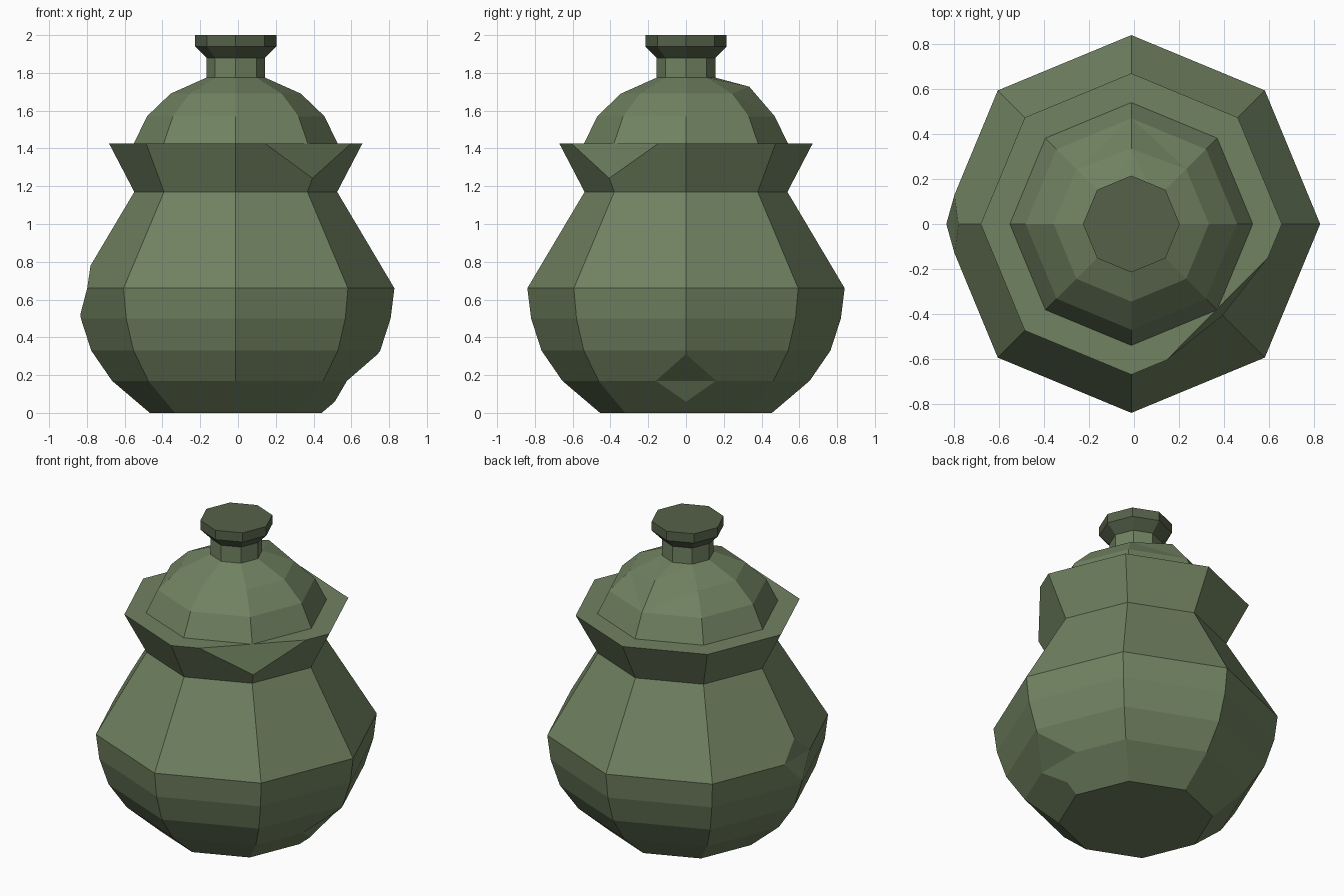
import bpy, bmesh, math
from mathutils import Vector

if "Cube" in bpy.data.objects:
    bpy.data.objects.remove(bpy.data.objects["Cube"])

CX = -0.012   # axis of the jar
SIDES = 8


def material(name, rgb):
    m = bpy.data.materials.new(name)
    m.diffuse_color = (*rgb, 1)
    m.use_nodes = True
    m.node_tree.nodes["Principled BSDF"].inputs["Base Color"].default_value = m.diffuse_color
    return m


green = material("moss green", (0.165, 0.225, 0.12))
dark = material("dark moss green", (0.092, 0.12, 0.066))


def lathe(profile):
    """Eight-sided closed solid from (radius, z) points, bottom to top."""
    bm = bmesh.new()
    rings = []
    for r, z in profile:
        ring = []
        for i in range(SIDES):
            a = math.tau * i / SIDES
            ring.append(bm.verts.new((CX + r * math.cos(a), r * math.sin(a), z)))
        rings.append(ring)
    for lo, hi in zip(rings, rings[1:]):
        for i in range(SIDES):
            j = (i + 1) % SIDES
            bm.faces.new((lo[i], lo[j], hi[j], hi[i]))
    bm.faces.new(rings[0][::-1])
    bm.faces.new(rings[-1])
    return bm


def nearest(bm, x, y, z):
    return min(bm.verts, key=lambda v: (v.co - Vector((x, y, z))).length)


def chip(bm, corner, size):
    """Knock a corner off, with a crease across the chip."""
    res = bmesh.ops.bevel(bm, geom=[nearest(bm, *corner)], offset=size,
                          offset_type='OFFSET', segments=1, profile=0.5,
                          affect='VERTICES', clamp_overlap=False)
    vs = sorted(res["verts"], key=lambda v: v.co.y)
    bmesh.ops.connect_verts(bm, verts=[vs[0], vs[-1]])


def finish(bm, name, mat):
    bmesh.ops.recalc_face_normals(bm, faces=bm.faces)
    me = bpy.data.meshes.new(name)
    bm.to_mesh(me)
    bm.free()
    me.materials.append(mat)
    ob = bpy.data.objects.new(name, me)
    bpy.context.collection.objects.link(ob)


# jar body, with two chipped corners
bm = lathe([(0.455, 0), (0.655, 0.17), (0.765, 0.33), (0.82, 0.5),
            (0.84, 0.66), (0.537, 1.17)])
chip(bm, (-0.85, 0, 0.66), 0.14)
chip(bm, (0.643, 0, 0.17), 0.172)
finish(bm, "jar_body", green)

# flared collar, broken off at the front right corner
bm = lathe([(0.537, 1.17), (0.67, 1.425)])
a, b, c = Vector((0.135, -0.615, 1.425)), Vector((0.605, -0.14, 1.425)), Vector((0.392, -0.408, 1.245))
n = (b - a).cross(c - a)
if n.x < 0:
    n = -n
cut = bmesh.ops.bisect_plane(bm, geom=bm.verts[:] + bm.edges[:] + bm.faces[:],
                             plane_co=a, plane_no=n, clear_outer=True)
bmesh.ops.holes_fill(bm, edges=[e for e in bm.edges if e.is_boundary], sides=0)
finish(bm, "jar_collar", green)

# domed lid with its neck, one corner pushed up at the back
bm = lathe([(0.54, 1.425), (0.47, 1.57), (0.345, 1.69), (0.155, 1.775), (0.155, 1.88)])
nearest(bm, CX, 0.345, 1.69).co = (CX, 0.335, 1.727)
bmesh.ops.triangulate(bm, faces=[f for f in bm.faces if any(
    (v.co - Vector((CX, 0.335, 1.727))).length < 0.01 for v in f.verts)])
finish(bm, "domed_lid", green)

# knob
finish(lathe([(0.155, 1.88), (0.215, 1.94), (0.215, 2.0)]), "lid_knob", dark)
